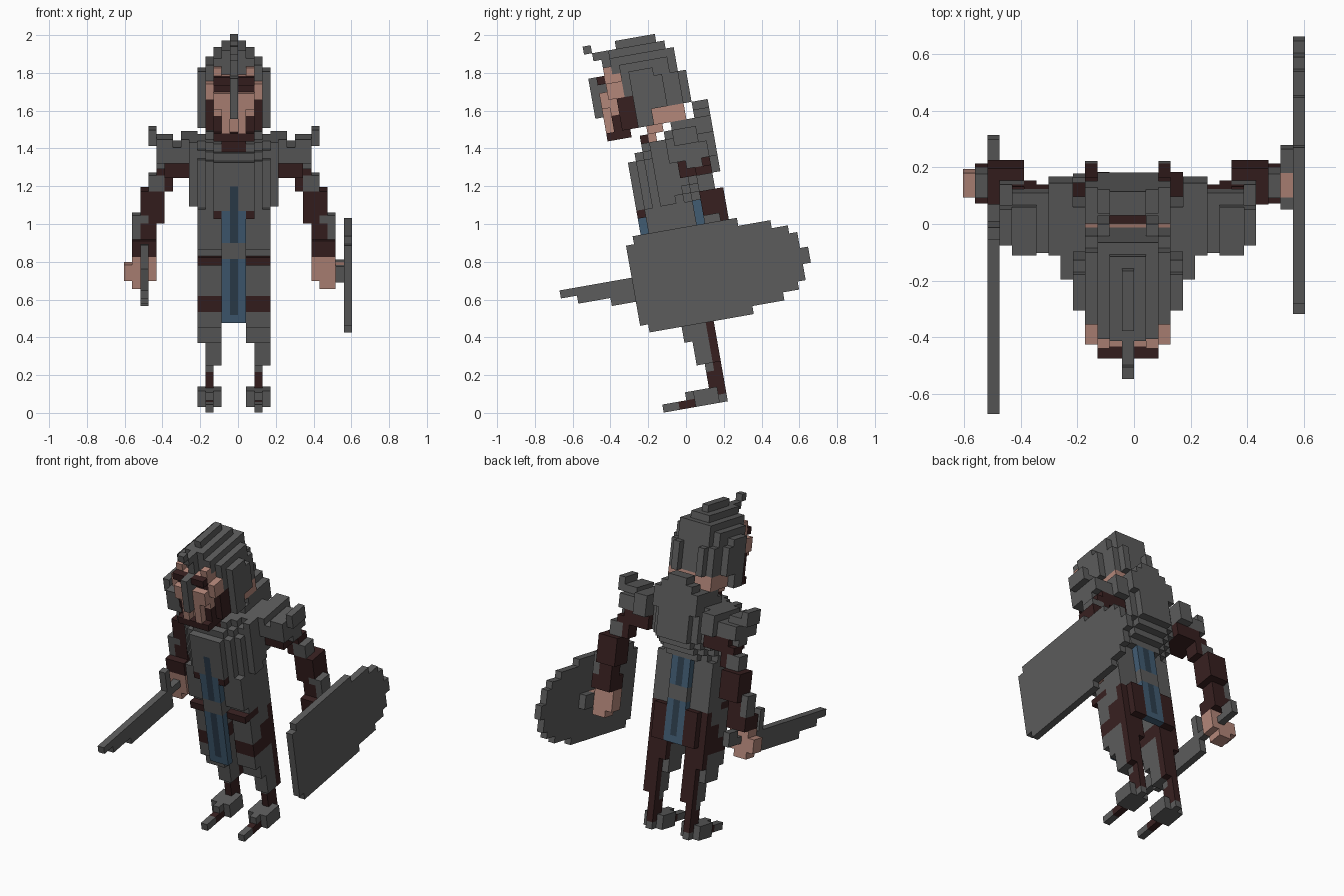
import bpy, bmesh, math
from mathutils import Matrix, Vector

cube = bpy.data.objects.get("Cube")
if cube:
    bpy.data.objects.remove(cube)

UNIT = 0.0431
ORIGIN = Vector((0, -0.116, 0.022))
LEAN = Matrix.Rotation(math.radians(10), 3, "X")
LEFT, RIGHT, BOTH = (1,), (-1,), (1, -1)

PALETTE = {
    "steel": (0.107, 0.107, 0.107),
    "leather": (0.039, 0.0144, 0.0144),
    "skin": (0.456, 0.242, 0.195),
    "blue_cloth": (0.053, 0.107, 0.171),
    "dark_blue_trim": (0.026, 0.048, 0.074),
}
COLOURS = list(PALETTE)
materials = []
for colour, rgb in PALETTE.items():
    mat = bpy.data.materials.new(colour)
    mat.use_nodes = True
    mat.diffuse_color = (*rgb, 1)
    bsdf = mat.node_tree.nodes["Principled BSDF"]
    bsdf.inputs["Base Color"].default_value = (*rgb, 1)
    bsdf.inputs["Roughness"].default_value = 0.9
    materials.append(mat)

blocks = {}  # cell -> (part, colour); later fills replace earlier ones


def fill(part, colour, across, depth, height, sides=BOTH):
    """Fill a box of cells; across counts outward from the middle column."""
    for side in sides:
        name = part
        if part.startswith("side_"):
            name = part.replace("side_", "left_" if side > 0 else "right_")
        for i in range(*across):
            for j in range(*depth):
                for k in range(*height):
                    blocks[i * side, j, k] = (name, colour)


# torso: rounded breastplate that widens toward the shoulders
for k in range(25, 33):
    for i in range(6):
        front = 1 + max(0, i - 2) + max(0, k - 30)
        back = min(12, k - 16) - max(0, i - 2)
        fill("breastplate", "steel", (i, i + 1), (front, back), (k, k + 1))
fill("collar", "steel", (0, 4), (6, 11), (33, 34))
fill("collar", "steel", (0, 4), (7, 11), (34, 35))
for step in range(3):
    fill("collar", "steel", (0, 4 - step), (10, 12), (32, 35 + step))
fill("collar", "leather", (0, 2), (3, 4), (32, 34))

# shoulder plates with a raised outer tip
fill("side_shoulder", "steel", (5, 6), (4, 12), (30, 33))
fill("side_shoulder", "steel", (6, 7), (6, 12), (30, 33))
fill("side_shoulder", "steel", (7, 10), (6, 11), (30, 32))
fill("side_shoulder", "steel", (8, 10), (6, 10), (32, 33))
fill("side_shoulder", "steel", (10, 11), (7, 10), (32, 34))

# arms step outward and down
fill("side_arm", "leather", (5, 9), (7, 11), (28, 30))
fill("side_arm", "steel", (7, 10), (8, 10), (29, 31))
fill("side_arm", "leather", (8, 10), (9, 11), (26, 29))
fill("side_arm", "steel", (9, 11), (9, 11), (25, 28))
fill("side_arm", "leather", (9, 12), (9, 12), (22, 26))
fill("side_arm", "steel", (11, 13), (9, 11), (20, 23))
fill("side_arm", "leather", (10, 12), (9, 11), (20, 22))
fill("side_arm", "leather", (10, 13), (8, 11), (18, 20))
fill("side_hand", "skin", (10, 13), (8, 10), (15, 18))
fill("side_hand", "skin", (11, 13), (8, 10), (14, 15))
fill("side_hand", "skin", (13, 14), (8, 10), (15, 17))

# legs: thigh, knee, shin and foot
fill("side_leg", "steel", (2, 5), (2, 8), (20, 25))
fill("side_leg", "steel", (2, 5), (3, 8), (10, 20))
fill("side_leg", "steel", (2, 5), (4, 7), (8, 10))
fill("side_leg", "leather", (2, 5), (2, 5), (18, 19))
fill("side_leg", "leather", (2, 5), (3, 8), (12, 14))
fill("side_leg", "leather", (4, 5), (5, 8), (12, 16))
fill("side_leg", "leather", (2, 5), (7, 8), (10, 18))
fill("side_leg", "leather", (2, 4), (8, 9), (13, 18))
for side, span in ((LEFT, (3, 5)), (RIGHT, (2, 4))):
    fill("side_leg", "steel", span, (5, 7), (5, 8), side)
    fill("side_leg", "leather", span, (7, 8), (5, 10), side)
fill("side_leg", "leather", (3, 4), (6, 8), (2, 10))
fill("side_leg", "steel", (3, 4), (6, 7), (4, 10))
fill("side_foot", "steel", (3, 4), (0, 8), (0, 1))
fill("side_foot", "steel", (2, 5), (4, 7), (0, 2))
fill("side_foot", "leather", (3, 4), (2, 4), (0, 1))
fill("side_foot", "steel", (3, 4), (3, 7), (1, 2))
fill("side_foot", "leather", (3, 4), (7, 8), (1, 3))

# waist, belt and hanging cloth at front and back
fill("waist", "steel", (0, 2), (2, 8), (18, 25))
fill("waist", "leather", (2, 3), (1, 3), (24, 25))
for j, low in ((1, 11), (8, 13)):
    fill("tabard", "blue_cloth", (0, 2), (j, j + 1), (low, 25))
    fill("tabard", "dark_blue_trim", (0, 1), (j, j + 1), (low + 1, 25))
    fill("belt", "steel", (0, 2), (j, j + 1), (19, 21))
fill("tabard", "dark_blue_trim", (0, 1), (1, 2), (25, 28))

# helmet: rounded shell, one step lower per column away from the ridge
REAR = (9, 9, 10, 9, 7)
for i, rear in enumerate(REAR):
    for k in range(35, 46 - i):
        start = 2 if k < 42 else max(1, k - 43)
        end = rear - (k > 40) * (i > 1) - (k > 43) - (k > 44)
        if k < 37:
            start, end = 3, 5
        if i > 2:
            start = max(start, i - 1)
        fill("helmet", "steel", (i, i + 1), (start, end), (k, k + 1))
fill("crest", "steel", (0, 1), (-1, 1), (44, 45))
fill("crest", "steel", (0, 1), (-2, -1), (45, 46))

# neck and face
fill("neck", "skin", (0, 4), (5, 9), (35, 37))
fill("neck", "skin", (0, 3), (4, 6), (34, 36))
fill("neck", "skin", (0, 2), (4, 5), (33, 34))
fill("neck", "leather", (0, 2), (9, 10), (33, 35))
fill("face", "skin", (0, 3), (0, 3), (35, 42))
fill("face", "skin", (3, 4), (0, 2), (39, 41))
fill("face", "skin", (2, 3), (0, 1), (42, 43))
fill("beard", "leather", (3, 4), (1, 3), (35, 39))
fill("beard", "leather", (2, 3), (0, 3), (35, 37))
fill("beard", "leather", (0, 3), (-1, 2), (34, 35))
fill("face", "skin", (1, 2), (-1, 0), (35, 40))
fill("face", "skin", (2, 3), (-1, 0), (38, 40))
fill("eyes", "leather", (1, 3), (0, 1), (40, 41))
fill("brows", "leather", (1, 3), (-1, 0), (41, 42))
fill("nose_guard", "steel", (0, 1), (-2, 0), (37, 42))
fill("nose_guard", "steel", (0, 1), (0, 1), (42, 44))

# shield on the left arm: straight front edge, rounded toward the back
for j in range(-1, 21):
    half = 5 if j < 0 else 6
    for step in (13, 17, 19, 20, 20):
        half -= j >= step
    fill("shield", "steel", (14, 15), (j, j + 1), (16 - half, 16 + half), LEFT)
fill("shield_grip", "steel", (13, 14), (7, 8), (15, 17), LEFT)
fill("shield_grip", "steel", (13, 14), (10, 12), (15, 17), LEFT)

# sword in the right hand, its blade tapering toward the tip
for low, tip in ((16, -10), (15, -8), (14, -4)):
    fill("sword_blade", "steel", (11, 12), (tip, 5), (low, low + 1), RIGHT)
fill("sword_hilt", "steel", (11, 12), (5, 6), (14, 20), RIGHT)
fill("sword_hilt", "steel", (11, 12), (6, 12), (16, 17), RIGHT)
fill("sword_hilt", "steel", (11, 12), (11, 13), (16, 18), RIGHT)


def corner(cell):
    return LEAN @ (Vector(cell) * UNIT + ORIGIN)


# one mesh per part, keeping only the exposed block faces
for part in sorted({name for name, _ in blocks.values()}):
    bm = bmesh.new()
    verts = {}
    for cell, (name, colour) in blocks.items():
        if name != part:
            continue
        for axis in range(3):
            for step in (0, 1):
                beside = list(cell)
                beside[axis] += 2 * step - 1
                if tuple(beside) in blocks:
                    continue
                loop = []
                for a, b in ((0, 0), (1, 0), (1, 1), (0, 1)):
                    point = list(cell)
                    point[0] -= 1
                    point[axis] += step
                    point[(axis + 1) % 3] += a
                    point[(axis + 2) % 3] += b
                    key = tuple(point)
                    if key not in verts:
                        verts[key] = bm.verts.new(corner(key))
                    loop.append(verts[key])
                face = bm.faces.new(loop if step else loop[::-1])
                face.material_index = COLOURS.index(colour)
    mesh = bpy.data.meshes.new(part)
    bm.to_mesh(mesh)
    bm.free()
    for mat in materials:
        mesh.materials.append(mat)
    bpy.context.collection.objects.link(bpy.data.objects.new(part, mesh))
